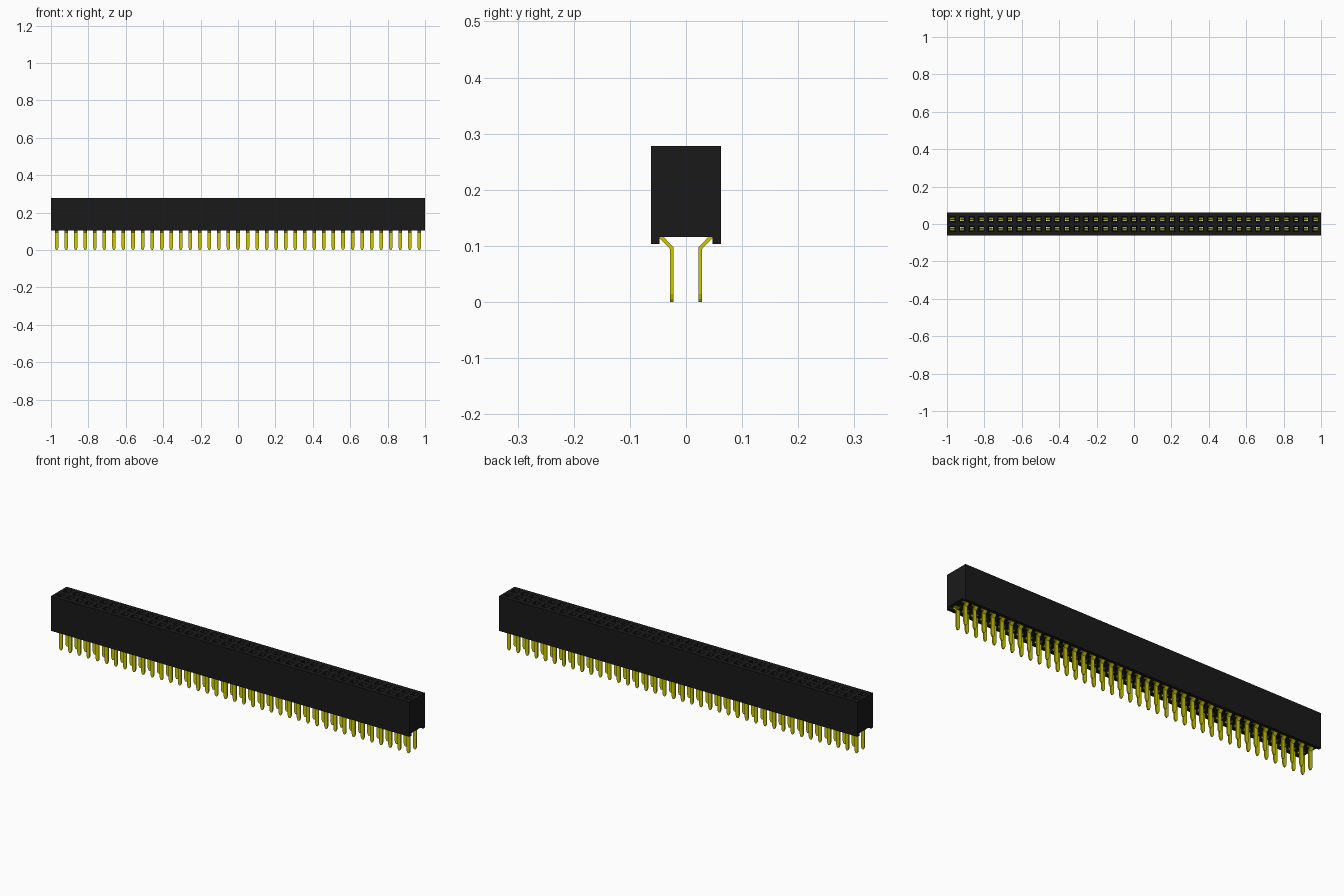
import bpy, bmesh
from mathutils import Vector

if "Cube" in bpy.data.objects:
    bpy.data.objects.remove(bpy.data.objects["Cube"], do_unlink=True)

COLS, PITCH = 39, 0.05103
ROW_Y = PITCH / 2
HALF_Y, Z_LOW, Z_FLOOR, Z_TOP = 0.0620, 0.103, 0.116, 0.278
LIP_Y = 0.0468
COL_X = [(i - (COLS - 1) / 2) * PITCH for i in range(COLS)]


def material(name, rgb):
    m = bpy.data.materials.new(name)
    m.use_nodes = True
    m.diffuse_color = (*rgb, 1)
    m.node_tree.nodes["Principled BSDF"].inputs["Base Color"].default_value = (*rgb, 1)
    return m


def finish(name, bm, mat):
    bmesh.ops.recalc_face_normals(bm, faces=bm.faces)
    me = bpy.data.meshes.new(name)
    bm.to_mesh(me)
    bm.free()
    me.materials.append(mat)
    ob = bpy.data.objects.new(name, me)
    bpy.context.collection.objects.link(ob)


black = material("black plastic", (0.010, 0.010, 0.010))
gold = material("yellow metal", (0.62, 0.60, 0.0))


# Housing: block with funnel-mouthed sockets running right through
def housing():
    bm = bmesh.new()
    layers = [(Z_TOP, 0.015), (Z_TOP - 0.014, 0.0105), (Z_FLOOR, 0.0105)]

    def lines(centres, half, end):
        return [-end] + [c + s * half for c in centres for s in (-1, 1)] + [end]

    axes = [(lines(COL_X, h, 1.0), lines((-ROW_Y, ROW_Y), h, HALF_Y), z) for z, h in layers]
    verts = {}

    def v(i, j, k):
        if (i, j, k) not in verts:
            xs, ys, z = axes[k]
            verts[i, j, k] = bm.verts.new((xs[i], ys[j], z))
        return verts[i, j, k]

    def wall(a, b, k0, k1):
        bm.faces.new((v(*a, k0), v(*b, k0), v(*b, k1), v(*a, k1)))

    nx, ny = 2 * COLS + 1, 5
    for i in range(nx):
        for j in range(ny):
            ring = [(i, j), (i + 1, j), (i + 1, j + 1), (i, j + 1)]
            if i % 2 and j % 2:                      # socket walls
                for n in range(4):
                    for k in (0, 1):
                        wall(ring[n], ring[(n + 1) % 4], k, k + 1)
            else:                                    # top and underside
                for k in (0, 2):
                    bm.faces.new([v(*p, k) for p in ring])
    for i in range(nx):                              # long sides
        for j in (0, ny):
            wall((i, j), (i + 1, j), 0, 2)
    for j in range(ny):                              # ends
        for i in (0, nx):
            wall((i, j), (i, j + 1), 0, 2)
    finish("housing", bm, black)


# Lips along both long bottom edges
def lip(name, side):
    bm = bmesh.new()
    bmesh.ops.create_cube(bm, size=1)
    for p in bm.verts:
        p.co.x *= 2
        p.co.y = side * (LIP_Y if p.co.y < 0 else HALF_Y)
        p.co.z = Z_LOW if p.co.z < 0 else Z_FLOOR
    finish(name, bm, black)


# Bent metal strips, given as (y, z, half width)
TAIL = [(0.0255, 0.0, 0.003), (0.0255, 0.005, 0.0065), (0.0255, 0.014, 0.0095),
        (0.0255, 0.096, 0.0095), (0.0455, 0.117, 0.0095), (0.0455, 0.130, 0.0095),
        (0.0320, 0.145, 0.0095), (0.0320, 0.250, 0.0095)]
INNER_LEAF = [(0.0166, Z_FLOOR, 0.0095), (0.0166, 0.250, 0.0095)]
SHOULDER = [(0.0235, Z_FLOOR, 0.014), (0.0465, Z_FLOOR, 0.014)]


def strip_row(name, strip, half_t, side):
    bm = bmesh.new()
    pts = [Vector((y, z)) for y, z, _ in strip]
    dirs = [(b - a).normalized() for a, b in zip(pts, pts[1:])]
    section = []
    for p, d0, d1, (_, _, w) in zip(pts, dirs[:1] + dirs, dirs + dirs[-1:], strip):
        t = (d0 + d1).normalized()
        off = Vector((t.y, -t.x)) * (half_t / t.dot(d0))   # mitred offset
        section.append((p - off, p + off, w))
    for x in COL_X:
        rings = []
        for a, b, w in section:
            rings.append([bm.verts.new((x + s * w, side * q.x, q.y))
                          for q, s in ((a, -1), (a, 1), (b, 1), (b, -1))])
        for r0, r1 in zip(rings, rings[1:]):
            for k in range(4):
                m = (k + 1) % 4
                bm.faces.new((r0[k], r0[m], r1[m], r1[k]))
        bm.faces.new(rings[0])
        bm.faces.new(rings[-1])
    finish(name, bm, gold)


housing()
for label, side in (("front", -1), ("back", 1)):
    lip(label + "_lip", side)
    strip_row(label + "_contacts", TAIL, 0.0033, side)
    strip_row(label + "_inner_leaves", INNER_LEAF, 0.0015, side)
    strip_row(label + "_shoulders", SHOULDER, 0.0006, side)
